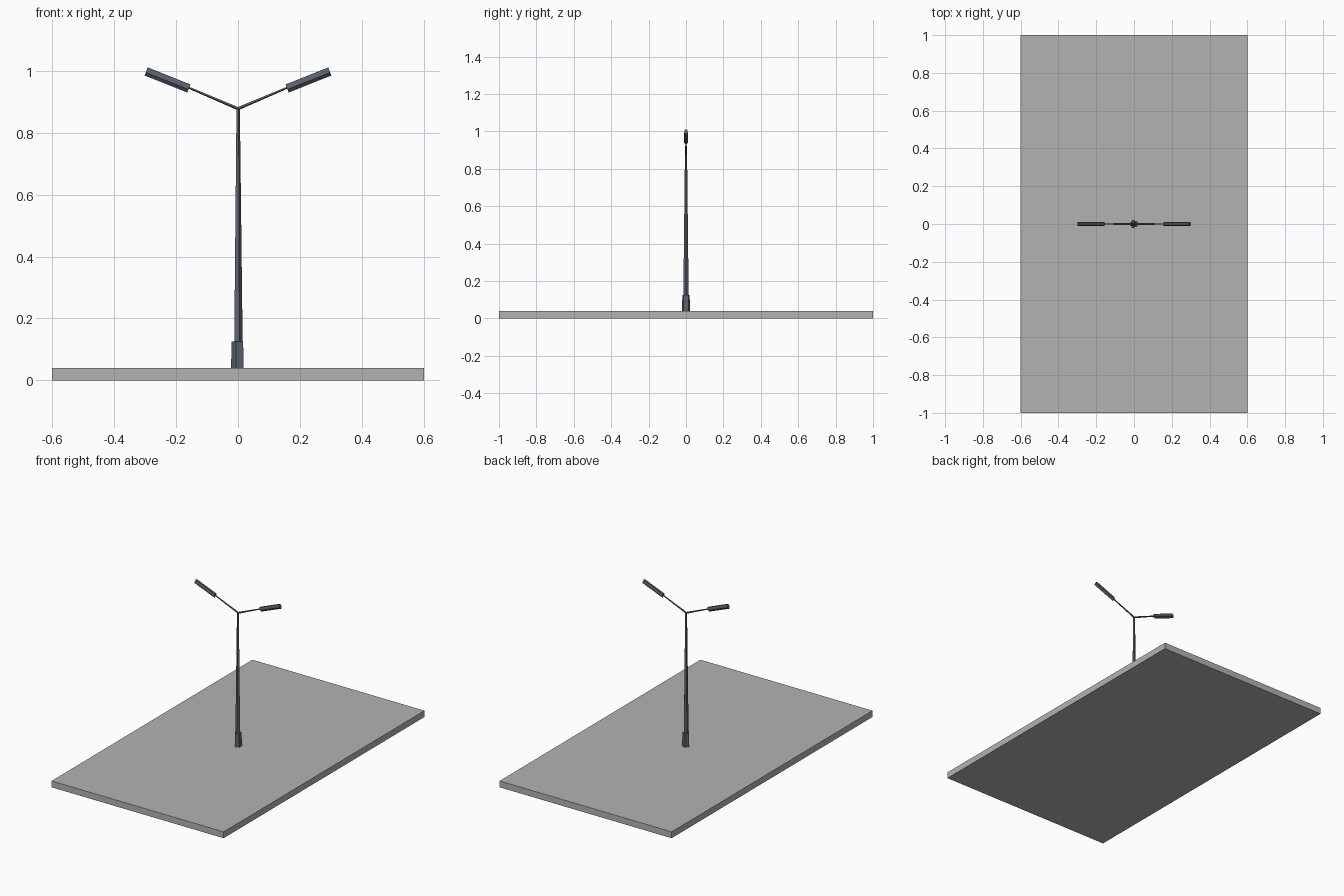
import bpy, math
from mathutils import Vector, Matrix

if "Cube" in bpy.data.objects:
    bpy.data.objects.remove(bpy.data.objects["Cube"])


def material(name, rgb):
    m = bpy.data.materials.new(name)
    m.diffuse_color = (*rgb, 1)
    m.use_nodes = True
    m.node_tree.nodes["Principled BSDF"].inputs["Base Color"].default_value = m.diffuse_color
    return m


concrete = material("concrete_grey", (0.45, 0.45, 0.45))
steel = material("dark_slate_metal", (0.105, 0.125, 0.155))


def prism(name, start, end, r0, r1, first_angle, squash=1.0, sides=5):
    """Tapered prism between two points; angle 0 lies in the x-z plane."""
    start, end = Vector(start), Vector(end)
    axis = (end - start).normalized()
    side = Vector((0, 1, 0))
    across = side.cross(axis)
    verts = []
    for p, r in ((start, r0), (end, r1)):
        for i in range(sides):
            a = math.radians(first_angle) + i * math.tau / sides
            verts.append(p + across * r * math.cos(a) + side * r * squash * math.sin(a))
    faces = [(i, (i + 1) % sides, (i + 1) % sides + sides, i + sides) for i in range(sides)]
    faces += [tuple(reversed(range(sides))), tuple(range(sides, 2 * sides))]
    mesh = bpy.data.meshes.new(name)
    mesh.from_pydata(verts, [], faces)
    mesh.materials.append(steel)
    obj = bpy.data.objects.new(name, mesh)
    bpy.context.collection.objects.link(obj)
    return obj


# Ground slab
bpy.ops.mesh.primitive_cube_add(size=1, location=(0, 0, 0.02))
slab = bpy.context.object
slab.name = "ground_slab"
slab.data.transform(Matrix.Diagonal((1.2, 2.0, 0.04, 1)))
slab.data.materials.append(concrete)

# Five-sided footing and tapered pole
prism("pole_footing", (0, 0, 0.04), (0, 0, 0.125), 0.0225, 0.0205, 180)
prism("pole", (0, 0, 0.04), (0, 0, 0.88), 0.016, 0.006, 0)

# Two raised arms, each with a long lamp head
for label, s in (("left", -1), ("right", 1)):
    down = 180 if s < 0 else 0
    prism(label + "_arm", (0, 0, 0.878), (s * 0.165, 0, 0.948), 0.0055, 0.0035, down)
    prism(label + "_lamp_head", (s * 0.158, 0, 0.944), (s * 0.296, 0, 0.999),
          0.0155, 0.0155, down, squash=0.65)
